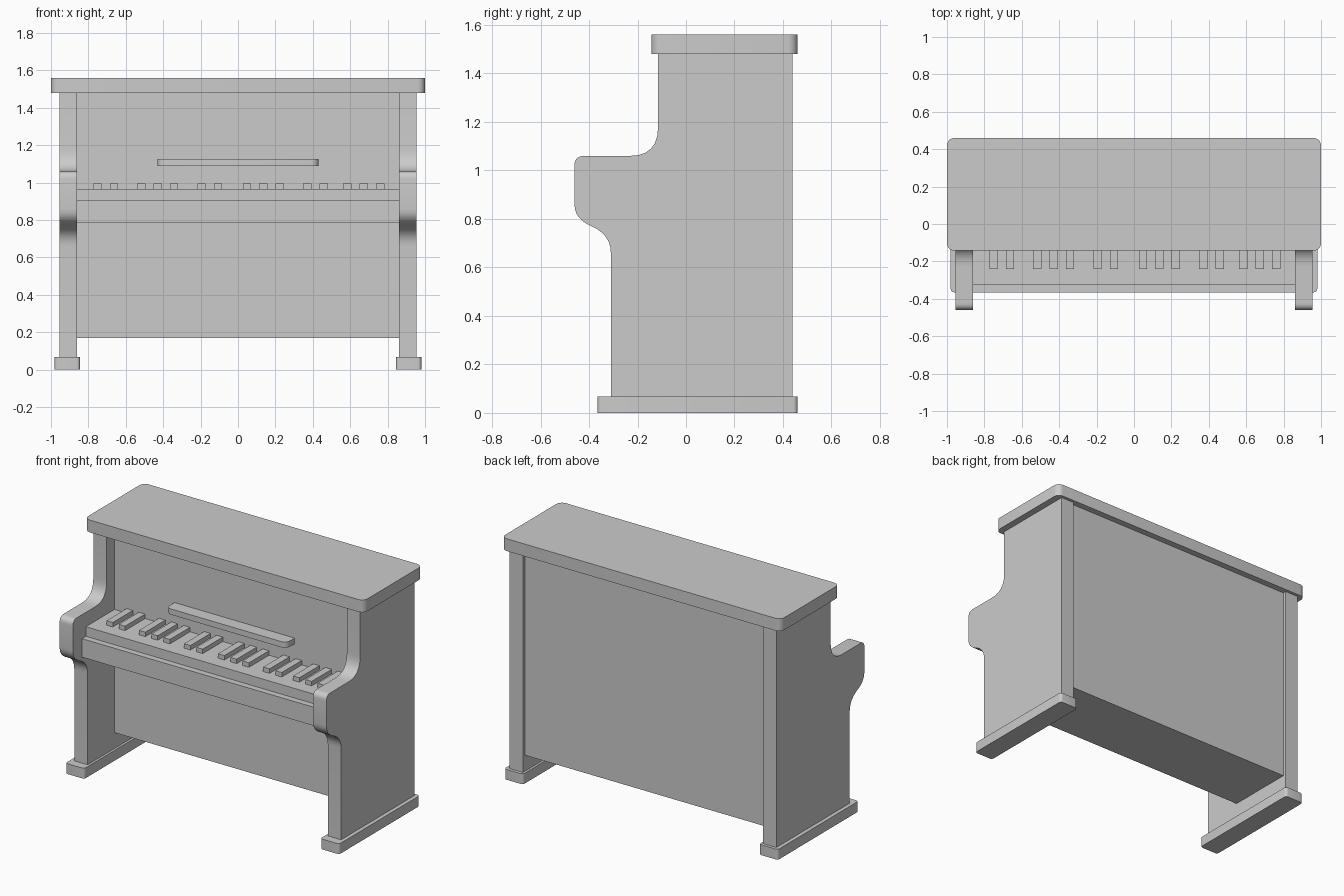
import bpy, bmesh, math
from mathutils import Vector

if "Cube" in bpy.data.objects:
    bpy.data.objects.remove(bpy.data.objects["Cube"])


def finish(name, bm):
    bmesh.ops.recalc_face_normals(bm, faces=bm.faces)
    me = bpy.data.meshes.new(name)
    bm.to_mesh(me)
    bm.free()
    ob = bpy.data.objects.new(name, me)
    bpy.context.collection.objects.link(ob)
    return ob


def smooth(ob):
    bpy.ops.object.select_all(action='DESELECT')
    ob.select_set(True)
    bpy.context.view_layer.objects.active = ob
    bpy.ops.object.shade_smooth_by_angle(angle=math.radians(35))


def box(name, x, y, z, radius=0, corners=lambda v: True):
    """Box from ranges; chosen vertical edges are rounded by radius."""
    bm = bmesh.new()
    bmesh.ops.create_cube(bm, size=1)
    for v in bm.verts:
        v.co = Vector(r[0] if c < 0 else r[1] for r, c in zip((x, y, z), v.co))
    if radius:
        edges = [e for e in bm.edges
                 if abs(e.verts[0].co.z - e.verts[1].co.z) > 1e-5 and corners(e.verts[0].co)]
        bmesh.ops.bevel(bm, geom=edges, offset=radius, segments=5, profile=0.5, affect='EDGES')
    ob = finish(name, bm)
    if radius:
        smooth(ob)
    return ob


def arc(a, c, b, n=6):
    """Quadratic curve from a to b pulled toward c."""
    a, c, b = Vector(a), Vector(c), Vector(b)
    return [a * (1 - t) ** 2 + c * 2 * t * (1 - t) + b * t * t
            for t in (i / n for i in range(n + 1))]


# Side panel outline (y, z): back, upright, arm hollow, arm nose, S-curve, leg
outline = [Vector((0.44, 0.065)), Vector((0.44, 1.48)), Vector((-0.115, 1.48))]
outline += arc((-0.115, 1.18), (-0.115, 1.06), (-0.23, 1.06))
outline += arc((-0.42, 1.06), (-0.46, 1.06), (-0.46, 1.02))
outline += arc((-0.46, 0.86), (-0.46, 0.80), (-0.39, 0.77))
outline += arc((-0.39, 0.77), (-0.31, 0.735), (-0.31, 0.66))[1:]
outline += [Vector((-0.31, 0.065))]


def side_panel(name, x0, x1):
    bm = bmesh.new()
    face = bm.faces.new([bm.verts.new((x0, p.x, p.y)) for p in outline])
    ext = bmesh.ops.extrude_face_region(bm, geom=[face])
    verts = [g for g in ext['geom'] if isinstance(g, bmesh.types.BMVert)]
    bmesh.ops.translate(bm, vec=(x1 - x0, 0, 0), verts=verts)
    smooth(finish(name, bm))


# Side panels and feet
for label, s in (("left", -1), ("right", 1)):
    side_panel(label + "_side_panel", *sorted((s * 0.86, s * 0.955)))
    box(label + "_foot", sorted((s * 0.845, s * 0.98)), (-0.365, 0.46), (0, 0.067), 0.018)

# Lid and cabinet body
box("lid", (-1, 1), (-0.143, 0.46), (1.48, 1.56), 0.04)
box("cabinet_body", (-0.86, 0.86), (-0.035, 0.418), (0.17, 1.48))

# Key bed and white key block
box("key_bed", (-0.86, 0.86), (-0.367, -0.035), (0.785, 0.905))
box("white_keys", (-0.86, 0.86), (-0.327, -0.035), (0.905, 0.967))

# Black keys in groups of two and three
groups = ((-0.751, 2), (-0.518, 3), (-0.195, 2), (0.048, 3), (0.371, 2), (0.585, 3))
for start, count in groups:
    for i in range(count):
        x = start + i * 0.088
        box("black_key", (x - 0.0225, x + 0.0225), (-0.24, -0.035), (0.967, 0.996))

# Music rest, rounded at the front
box("music_rest", (-0.43, 0.43), (-0.12, -0.035), (1.09, 1.127), 0.035,
    lambda v: v.y < -0.1)
